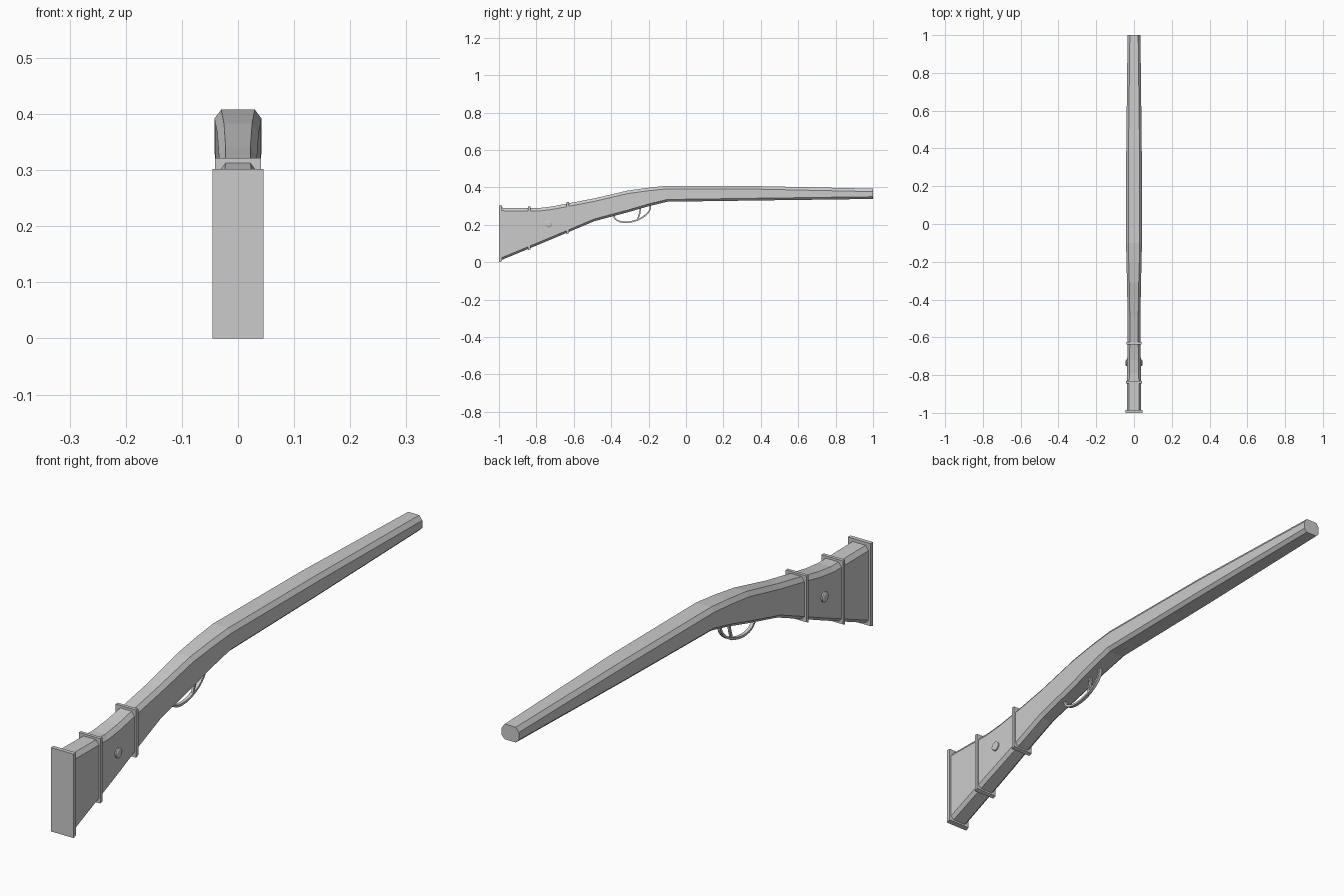
import bpy, bmesh, math
from mathutils import Vector

if "Cube" in bpy.data.objects:
    bpy.data.objects.remove(bpy.data.objects["Cube"])

grey = bpy.data.materials.new("grey")
grey.diffuse_color = (0.6, 0.6, 0.6, 1)
grey.use_nodes = True
grey.node_tree.nodes["Principled BSDF"].inputs["Base Color"].default_value = grey.diffuse_color


def finish(name, bm):
    bmesh.ops.recalc_face_normals(bm, faces=bm.faces)
    me = bpy.data.meshes.new(name)
    bm.to_mesh(me)
    bm.free()
    me.materials.append(grey)
    ob = bpy.data.objects.new(name, me)
    bpy.context.collection.objects.link(ob)
    return ob


def loft(name, rings):
    """Skin closed rings of points and cap both ends."""
    bm = bmesh.new()
    vs = [[bm.verts.new(p) for p in r] for r in rings]
    n = len(rings[0])
    for a, b in zip(vs, vs[1:]):
        for i in range(n):
            j = (i + 1) % n
            bm.faces.new((a[i], a[j], b[j], b[i]))
    bm.faces.new(vs[0])
    bm.faces.new(vs[-1])
    return finish(name, bm)


# Stations along the gun: y, top z, bottom z, half width
STATIONS = [(-0.99, 0.291, 0.010, 0.038), (-0.79, 0.289, 0.093, 0.037),
            (-0.72, 0.297, 0.122, 0.036), (-0.63, 0.314, 0.160, 0.034),
            (-0.49, 0.341, 0.219, 0.034), (-0.31, 0.383, 0.267, 0.037),
            (-0.20, 0.398, 0.299, 0.040), (-0.10, 0.408, 0.323, 0.042),
            (0.40, 0.406, 0.330, 0.041), (1.0, 0.393, 0.338, 0.034)]


def section(y, top, bot, w):
    t, b, c = 0.016, 0.012, 0.012
    half = [(w - c, top), (w, top - t), (w, bot + b), (w - c, bot)]
    pts = half + [(-x, z) for x, z in reversed(half)]
    return [(x, y, z) for x, z in pts]


def edges_at(y):
    for a, b in zip(STATIONS, STATIONS[1:]):
        if a[0] <= y <= b[0]:
            f = (y - a[0]) / (b[0] - a[0])
            return [a[i] + f * (b[i] - a[i]) for i in (1, 2, 3)]


# Stock and barrel in one chamfered body
loft("stock_and_barrel", [section(*s) for s in STATIONS])


# Rectangular bands and butt plate, with undersides following the stock
def plate(name, y0, y1, w, top, bot0, bot1):
    loft(name, [[(-w, y, b), (w, y, b), (w, y, top), (-w, y, top)]
                for y, b in ((y0, bot0), (y1, bot1))])


for name, y, w in (("front_band", -0.632, 0.041), ("rear_band", -0.838, 0.043)):
    top, lo, _ = edges_at(y)
    plate(name, y - 0.006, y + 0.006, w, top + 0.008, lo - 0.009, lo - 0.004)
plate("butt_plate", -1.0, -0.985, 0.045, 0.302, 0.0, 0.005)

# Round side button passing through the stock
N = 24
loft("side_button", [[(x, -0.735 + r * math.cos(2 * math.pi * i / N),
                       0.204 + r * math.sin(2 * math.pi * i / N)) for i in range(N)]
                     for x, r in ((-0.044, 0.013), (-0.041, 0.018),
                                  (0.041, 0.018), (0.044, 0.013))])


# Thin rectangular strip following a path in the side plane
def strip(name, path, w, t):
    rings = []
    for i, p in enumerate(path):
        d = (path[min(i + 1, len(path) - 1)] - path[max(i - 1, 0)]).normalized()
        n = Vector((-d.y, d.x)) * t
        a, b = p + n, p - n
        rings.append([(-w, a.x, a.y), (w, a.x, a.y), (w, b.x, b.y), (-w, b.x, b.y)])
    return loft(name, rings)


# Trigger guard: a half ellipse tilted along the underside
mid, axis = Vector((-0.288, 0.274)), Vector((0.098, 0.024))
down = Vector((0.004, -0.056))
guard = [mid - axis * math.cos(math.pi * i / 16) + down * math.sin(math.pi * i / 16)
         for i in range(17)]
guard.append(Vector((-0.196, 0.312)))
strip("trigger_guard", guard, 0.006, 0.004)

# Trigger blade
strip("trigger", [Vector((-0.242, 0.30)), Vector((-0.248, 0.26)),
                  Vector((-0.260, 0.222))], 0.004, 0.004)
